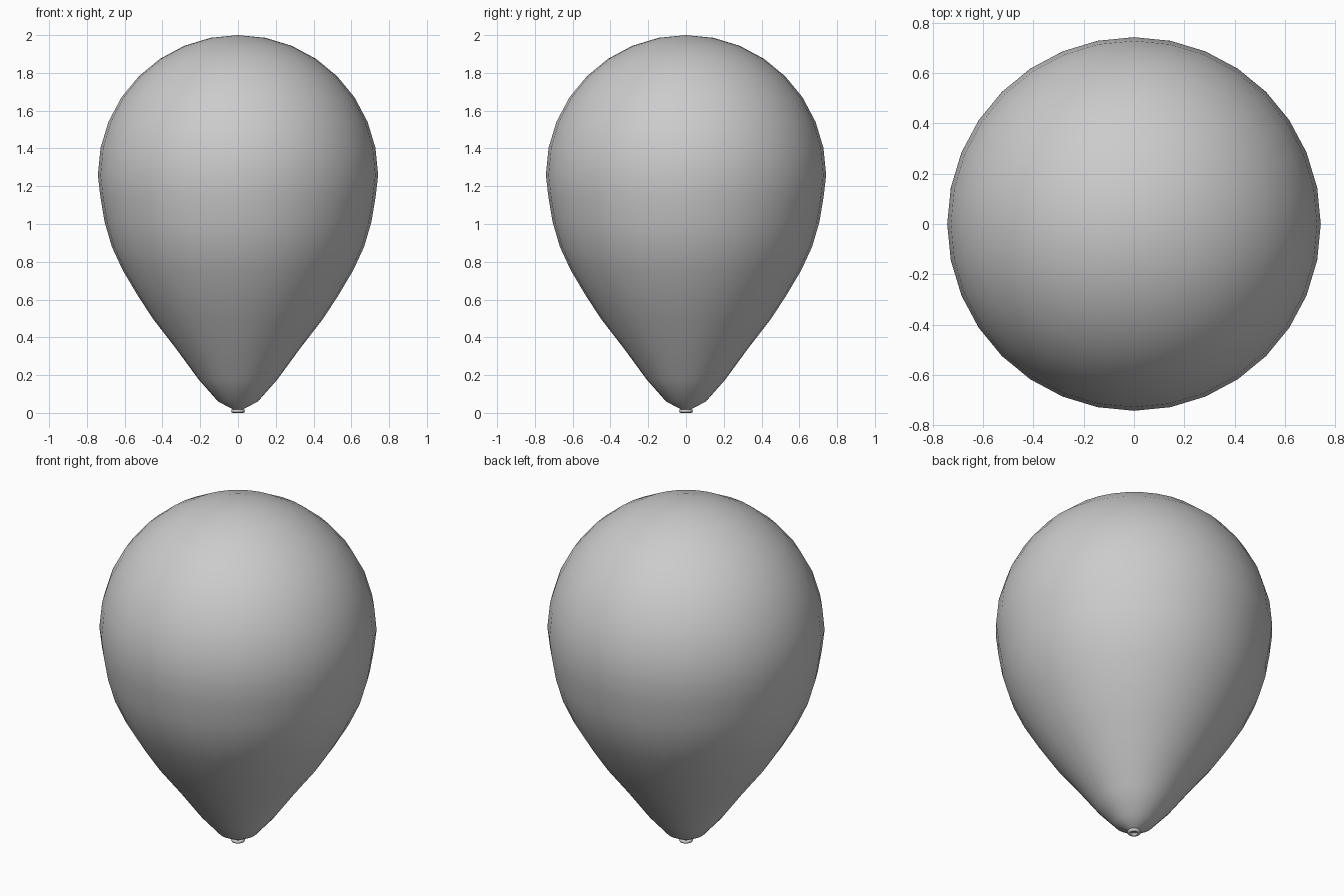
import bpy, bmesh, math

if "Cube" in bpy.data.objects:
    bpy.data.objects.remove(bpy.data.objects["Cube"])

SEGMENTS = 32


def lathe(name, profile, closed=False):
    """Revolve (radius, z) points about z; zero radius makes a pole."""
    bm = bmesh.new()
    rings = []
    for r, z in profile:
        if r == 0:
            rings.append([bm.verts.new((0, 0, z))] * SEGMENTS)
        else:
            rings.append([bm.verts.new((r * math.cos(math.tau * i / SEGMENTS),
                                        r * math.sin(math.tau * i / SEGMENTS), z))
                          for i in range(SEGMENTS)])
    pairs = list(zip(rings, rings[1:]))
    if closed:
        pairs.append((rings[-1], rings[0]))
    for a, b in pairs:
        for i in range(SEGMENTS):
            j = (i + 1) % SEGMENTS
            bm.faces.new(list(dict.fromkeys((a[i], a[j], b[j], b[i]))))
    bmesh.ops.recalc_face_normals(bm, faces=bm.faces)
    mesh = bpy.data.meshes.new(name)
    bm.to_mesh(mesh)
    bm.free()
    mesh.polygons.foreach_set("use_smooth", [True] * len(mesh.polygons))
    obj = bpy.data.objects.new(name, mesh)
    bpy.context.collection.objects.link(obj)
    return obj


# Balloon: tapered lower half, then a hemispherical crown
R, CENTRE = 0.742, 1.258
lower = [(0, 0.01), (0.02, 0.015), (0.105, 0.06), (0.207, 0.175), (0.328, 0.34),
         (0.448, 0.495), (0.53, 0.62), (0.61, 0.755), (0.668, 0.88),
         (0.706, 1.01), (0.728, 1.14)]
crown = [(R * math.cos(k * math.pi / 16), CENTRE + R * math.sin(k * math.pi / 16))
         for k in range(8)]
lathe("balloon_body", lower + crown + [(0, 2.0)])

# Rolled lip under the neck
lip = [(0.026 + 0.011 * math.cos(k * math.tau / 8), 0.01 + 0.01 * math.sin(k * math.tau / 8))
       for k in range(8)]
lathe("balloon_lip", lip, closed=True)
